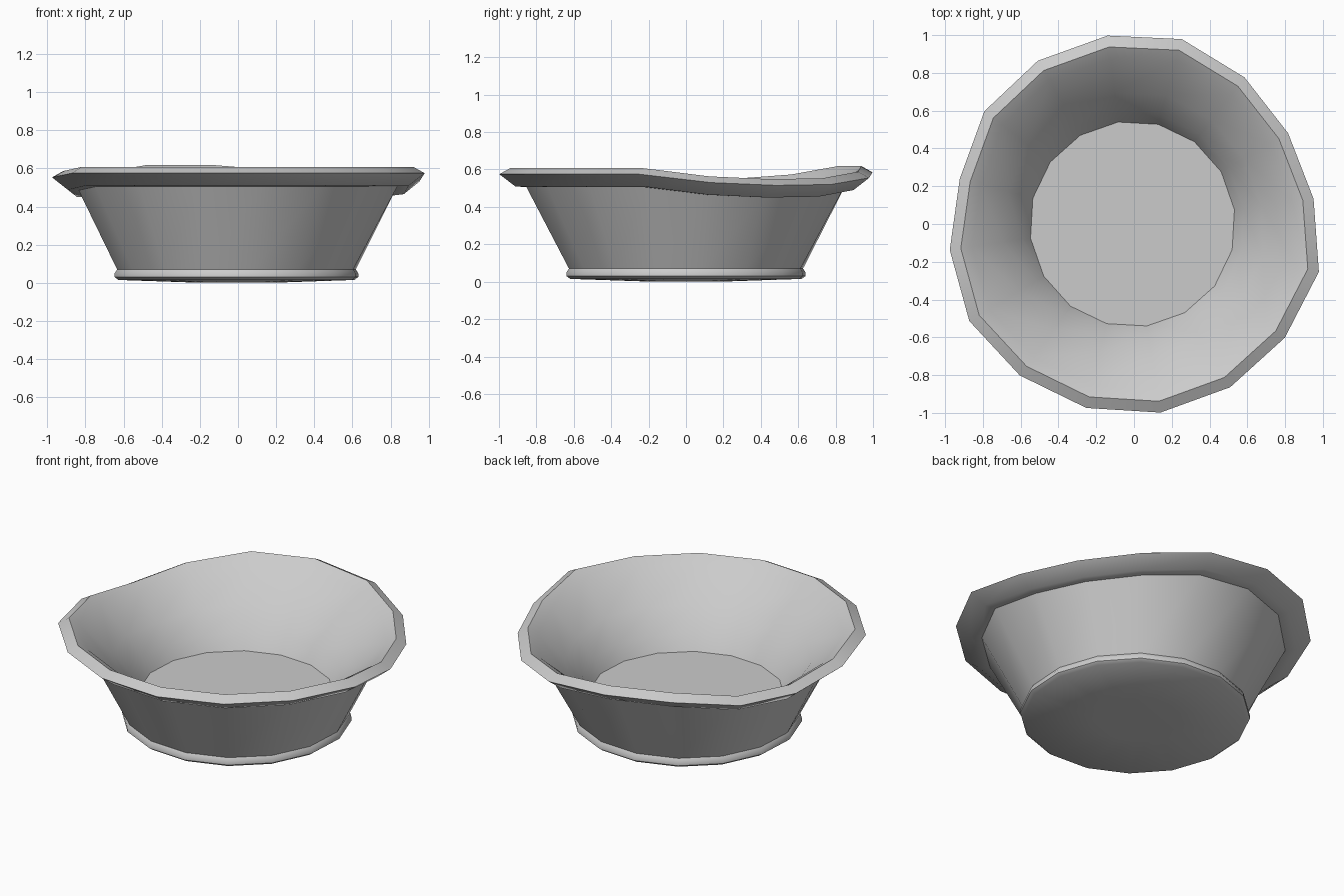
import bpy, bmesh, math

if "Cube" in bpy.data.objects:
    bpy.data.objects.remove(bpy.data.objects["Cube"])

SIDES = 16
PHASE = math.radians(8)

# Hand-made unevenness of the rim, counter-clockwise from the +x side
RIM_R = [.96, .947, .972, 1.011, 1.007, 1.003, .992, .953,
         .985, 1.012, 1.004, 1.006, 1.008, 1.003, 1.0, 1.011]
RIM_Z = [-.045, -.06, -.055, -.02, .01, .01, -.035, -.06,
         -.022, 0, 0, 0, 0, 0, 0, 0]

# Closed section: radius, height, how strongly the rim unevenness applies
PROFILE = [
    (.24, .002, 0),                      # slightly bulging underside
    (.625, .015, 0), (.645, .03, 0),     # foot bead
    (.645, .05, 0), (.632, .07, 0),
    (.855, .505, .9), (.915, .51, 1),    # outer wall and rim underside
    (1.0, .575, 1), (.94, .608, 1),      # rim edge and crest
    (.88, .572, 1),
    (.70, .40, .5), (.595, .275, .1),    # flared inside
    (.545, .185, 0),                     # floor edge
]


def build_bowl():
    bm = bmesh.new()
    rings = []
    for r, z, w in PROFILE:
        ring = []
        for i in range(SIDES):
            a = PHASE + math.tau * i / SIDES
            rr = r * (1 + w * (RIM_R[i] - 1))
            cx = -.008 * (1 - w)
            ring.append(bm.verts.new((cx + rr * math.cos(a), rr * math.sin(a),
                                      z + w * RIM_Z[i])))
        rings.append(ring)
    for lo, hi in zip(rings, rings[1:]):
        for i in range(SIDES):
            j = (i + 1) % SIDES
            bm.faces.new((lo[i], lo[j], hi[j], hi[i]))
    # underside and inside floor
    bm.faces.new(rings[0][::-1])
    bm.faces.new(rings[-1])
    bmesh.ops.recalc_face_normals(bm, faces=bm.faces)
    mesh = bpy.data.meshes.new("bowl")
    bm.to_mesh(mesh)
    bm.free()
    obj = bpy.data.objects.new("bowl", mesh)
    bpy.context.collection.objects.link(obj)
    return obj


bowl = build_bowl()
bpy.context.view_layer.objects.active = bowl
bowl.select_set(True)
bpy.ops.object.shade_smooth_by_angle(angle=math.radians(50))
